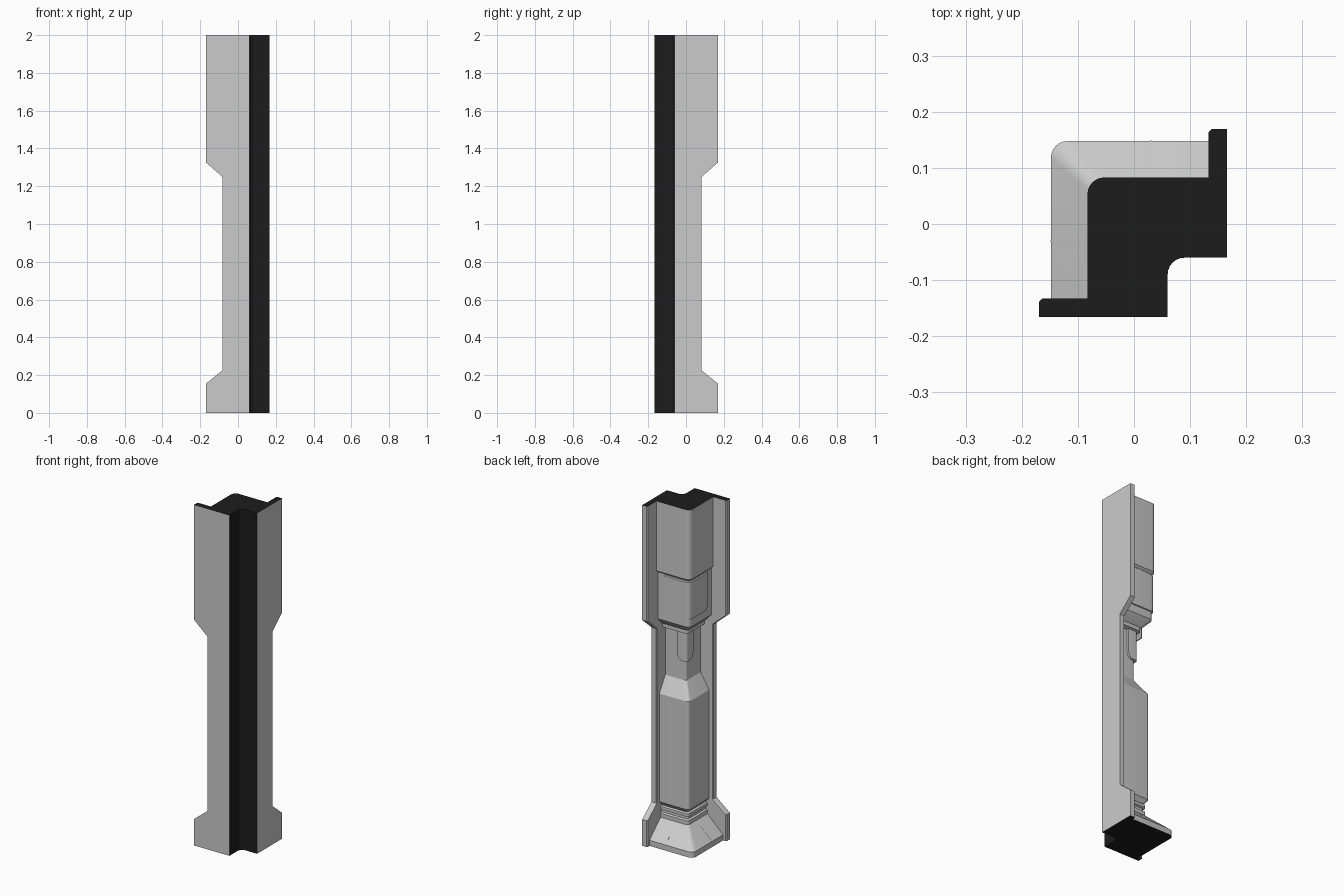
import bpy, bmesh, math

if "Cube" in bpy.data.objects:
    bpy.data.objects.remove(bpy.data.objects["Cube"])

dark = bpy.data.materials.new("dark_face")
dark.diffuse_color = (0.012, 0.012, 0.012, 1)
dark.use_nodes = True
dark.node_tree.nodes["Principled BSDF"].inputs["Base Color"].default_value = dark.diffuse_color
grey = bpy.data.materials.new("grey_face")
grey.diffuse_color = (0.8, 0.8, 0.8, 1)
grey.use_nodes = True
grey.node_tree.nodes["Principled BSDF"].inputs["Base Color"].default_value = grey.diffuse_color
END = 0.133      # inner plane of the side flanges
NOTCH = 0.06     # corner of the rear notch


def is_dark(f):
    # open end caps and the walls of the rear notch
    c, n = f.calc_center_median(), f.normal
    if abs(n.z) > 0.99 and (c.z < 0.001 or c.z > 1.999):
        return True
    return c.x > NOTCH - 0.001 and c.y < -NOTCH + 0.001 and n.x - n.y > 0.1 and \
        c.x < 0.16 and c.y > -0.16


def loft(name, rings):
    bm = bmesh.new()
    rows = [[bm.verts.new(p) for p in ring] for ring in rings]
    n = len(rows[0])
    for lo, hi in zip(rows, rows[1:]):
        for i in range(n):
            j = (i + 1) % n
            bm.faces.new((lo[i], lo[j], hi[j], hi[i]))
    bm.faces.new(rows[0])
    bm.faces.new(rows[-1])
    bmesh.ops.recalc_face_normals(bm, faces=bm.faces)
    bm.normal_update()
    for f in bm.faces:
        f.material_index = 1 if is_dark(f) else 0
    me = bpy.data.meshes.new(name)
    bm.to_mesh(me)
    bm.free()
    me.materials.append(grey)
    me.materials.append(dark)
    ob = bpy.data.objects.new(name, me)
    bpy.context.collection.objects.link(ob)
    bpy.context.view_layer.objects.active = ob
    ob.select_set(True)
    bpy.ops.object.shade_smooth_by_angle(angle=math.radians(28))
    ob.select_set(False)
    return ob


def section(z, a, r, e=END, b=NOTCH, rb=0.03):
    # L-shaped section: rounded outer corner at (-a, a), inner corner at (b, -b)
    pts = [(b, -e, z), (-a, -e, z)]
    for i in range(7):
        t = math.pi - i * math.pi / 12
        pts.append((-a + r + r * math.cos(t), a - r + r * math.sin(t), z))
    pts += [(e, a, z), (e, -b, z)]
    for i in range(7):
        t = math.pi / 2 + i * math.pi / 12
        pts.append((b + rb + rb * math.cos(t), -b - rb + rb * math.sin(t), z))
    return pts


def diag(rings):
    # mirror across the diagonal plane
    return [[(-y, -x, z) for x, y, z in ring] for ring in rings]


# corner column: foot, collars, lower shaft, neck, head
column = [
    (0, .148, .03), (.033, .148, .03), (.13, .046, .016), (.153, .046, .016),
    (.158, .036, .014), (.172, .036, .014), (.177, .046, .016), (.194, .046, .016),
    (.199, .036, .014), (.205, .04, .014), (.225, .057, .018), (.86, .057, .018),
    (.95, .002, .015), (1.235, .002, .015), (1.24, .028, .018), (1.262, .028, .018),
    (1.268, .038, .02), (1.305, .072, .025), (1.58, .072, .025), (1.59, .083, .03),
    (2, .083, .03)]
loft("corner_column", [section(*s) for s in column])

# raised panel wrapped round the head corner
loft("head_panel", [section(z, a, .025, e, .0, .01) for z, a, e in [
    (1.35, .071, .07), (1.353, .077, .075), (1.37, .077, .088),
    (1.57, .077, .088), (1.575, .071, .09)]])

# rounded tab wrapped round the neck corner
loft("neck_tab", [section(z, .014, .016, e, .01, .005) for z, e in [
    (1.065, .02), (1.07, .032), (1.08, .042), (1.1, .05), (1.238, .05)]])

# side flanges, narrow in the middle
free_edge = [(-.169, 0), (-.169, .155), (-.083, .225),
             (-.083, 1.25), (-.169, 1.325), (-.169, 2)]
flange = []
for y, s in [(-.166, 0), (-.138, 0), (-END, .005)]:
    flange.append([(NOTCH, y, 0)] + [(x + s, y, z) for x, z in free_edge] + [(NOTCH, y, 2)])
loft("flange_front", flange)
loft("flange_side", diag(flange))

# thin seams on the foot slope
seam = [[(x, .10, .02), (x, .1485, .02), (x, .1485, .0335), (x, .08, .0985), (x, .07, .09)]
        for x in (.029, .032)]
loft("foot_seam_back", seam)
loft("foot_seam_left", diag(seam))
